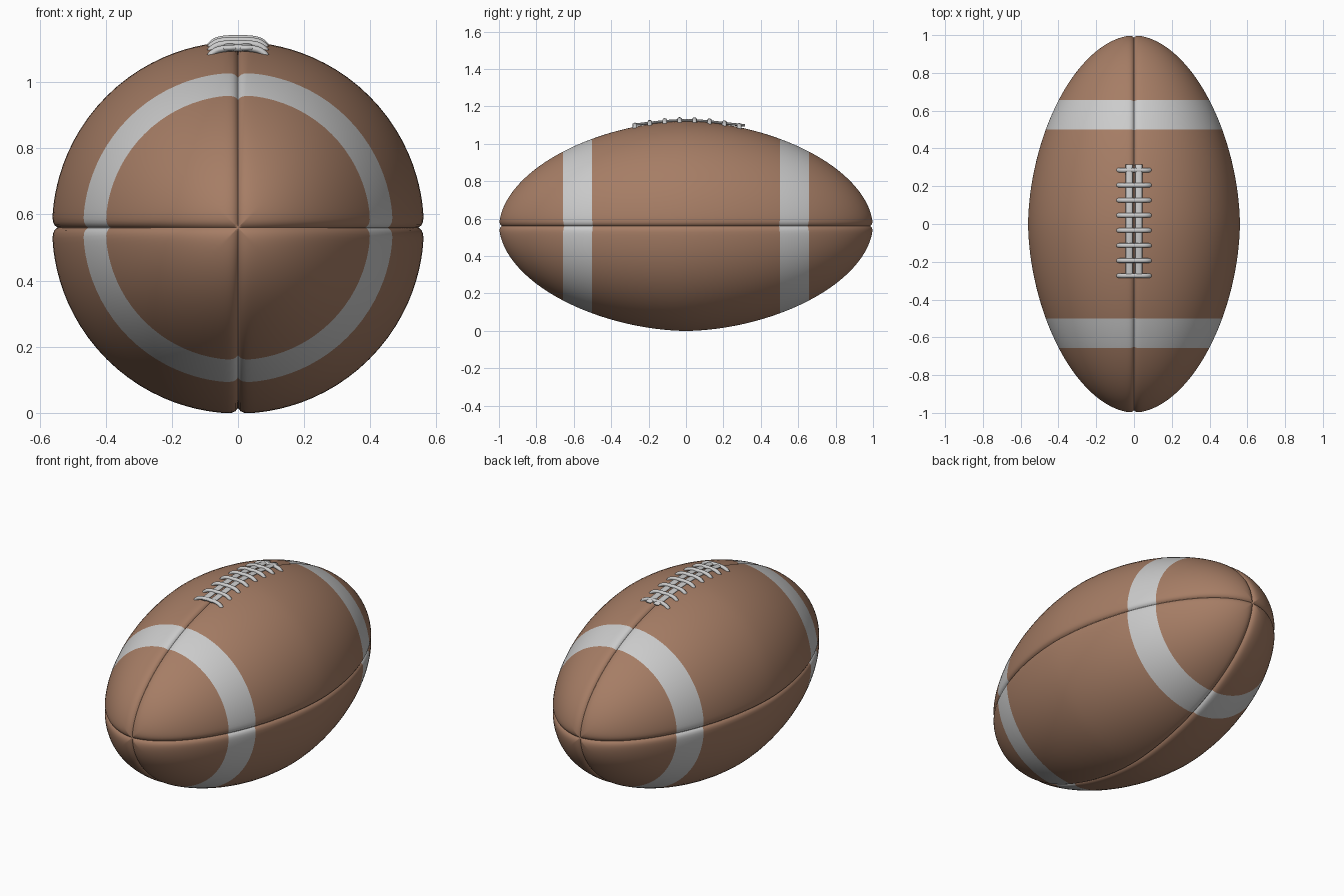
import bpy, bmesh, math
from mathutils import Vector

if "Cube" in bpy.data.objects:
    bpy.data.objects.remove(bpy.data.objects["Cube"])

R = 0.562          # belly radius
CZ = 0.56          # height of the long axis


def material(name, col):
    m = bpy.data.materials.new(name)
    m.diffuse_color = (*col, 1)
    m.use_nodes = True
    m.node_tree.nodes["Principled BSDF"].inputs["Base Color"].default_value = m.diffuse_color
    return m


leather = material("brown leather", (0.38, 0.205, 0.13))
white = material("off white", (0.60, 0.60, 0.60))


def radius(y):
    return R * max(0.0, 1 - abs(y) ** 1.8) ** 0.54


def finish(bm, name, mats):
    bmesh.ops.recalc_face_normals(bm, faces=bm.faces)
    for f in bm.faces:
        f.smooth = True
    me = bpy.data.meshes.new(name)
    bm.to_mesh(me)
    bm.free()
    for m in mats:
        me.materials.append(m)
    ob = bpy.data.objects.new(name, me)
    bpy.context.collection.objects.link(ob)
    return ob


# Ball body: lathe with four seam grooves, rings snapped to the stripe edges
N = 100
ys = [math.sin(math.pi / 2 * (2 * i / N - 1)) for i in range(1, N)]
for edge in (-0.655, -0.5, 0.5, 0.655):
    k = min(range(len(ys)), key=lambda i: abs(ys[i] - edge))
    ys[k] = edge
Q = 32
angles = [math.pi / 2 * (q + 0.5 - 0.5 * math.cos(math.pi * i / Q))
          for q in range(4) for i in range(Q)]
DEPTH = 0.017


def body_point(y, a):
    r = radius(y)
    e = 0.2 * (1 - abs(y))
    slope = (radius(y + e) - radius(y - e)) / (2 * e)
    n = Vector((1, -slope)).normalized()          # (radial, along axis)
    d = r * min(abs(math.sin(a)), abs(math.cos(a)))
    w = 0.009 + 0.006 * abs(y) ** 8
    g = DEPTH * math.exp(-d / w)
    rr = max(r - g * n.x, 0.15 * r)
    return (rr * math.cos(a), 1.003 * y - g * n.y, CZ + rr * math.sin(a))


bm = bmesh.new()
rings = [[bm.verts.new(body_point(y, a)) for a in angles] for y in ys]
M = len(angles)
for i in range(len(ys) - 1):
    mid = abs(ys[i] + ys[i + 1]) / 2
    for j in range(M):
        k = (j + 1) % M
        f = bm.faces.new((rings[i][j], rings[i][k], rings[i + 1][k], rings[i + 1][j]))
        f.material_index = 1 if 0.5 < mid < 0.655 else 0   # painted stripes
for ring, s in ((rings[0], -1), (rings[-1], 1)):
    tip = bm.verts.new((0, s * (1.003 - DEPTH), CZ))
    for j in range(M):
        bm.faces.new((ring[j], ring[(j + 1) % M], tip))
finish(bm, "ball_body", [leather, white])


# Laces: elliptical tubes swept along a path
def surface_z(x, y):
    return CZ + math.sqrt(radius(y) ** 2 - x * x)


def lace(name, path, side, half_w, half_h, sides=12):
    path = [Vector(p) for p in path]
    side = Vector(side)
    bm = bmesh.new()
    loops = []
    for i, p in enumerate(path):
        t = path[min(i + 1, len(path) - 1)] - path[max(i - 1, 0)]
        up = t.cross(side).normalized()
        loops.append([bm.verts.new(p + side * half_w * math.cos(b) + up * half_h * math.sin(b))
                      for b in (2 * math.pi * s / sides for s in range(sides))])
    for a, b in zip(loops, loops[1:]):
        for s in range(sides):
            k = (s + 1) % sides
            bm.faces.new((a[s], a[k], b[k], b[s]))
    bm.faces.new(loops[0])
    bm.faces.new(loops[-1])
    finish(bm, name, [white])


# Two long laces beside the top seam
for label, x in (("left", -0.025), ("right", 0.025)):
    pts = []
    for i in range(31):
        y = -0.285 + 0.6 * i / 30
        pts.append((x, y, surface_z(x, y) + 0.004 + 0.012 * (y / 0.315) ** 4))
    lace("long_lace_" + label, pts, (1, 0, 0), 0.019, 0.007)

# Eight cross laces arching over them, ends tucked into the leather
for n in range(8):
    yc = -0.273 + 0.0797 * n
    pts = []
    for i in range(25):
        x = 0.09 * (2 * i / 24 - 1)
        pts.append((x, yc, surface_z(x, yc) + 0.011 - 0.024 * (x / 0.09) ** 6))
    lace("cross_lace_%d" % (n + 1), pts, (0, 1, 0), 0.012, 0.010)
